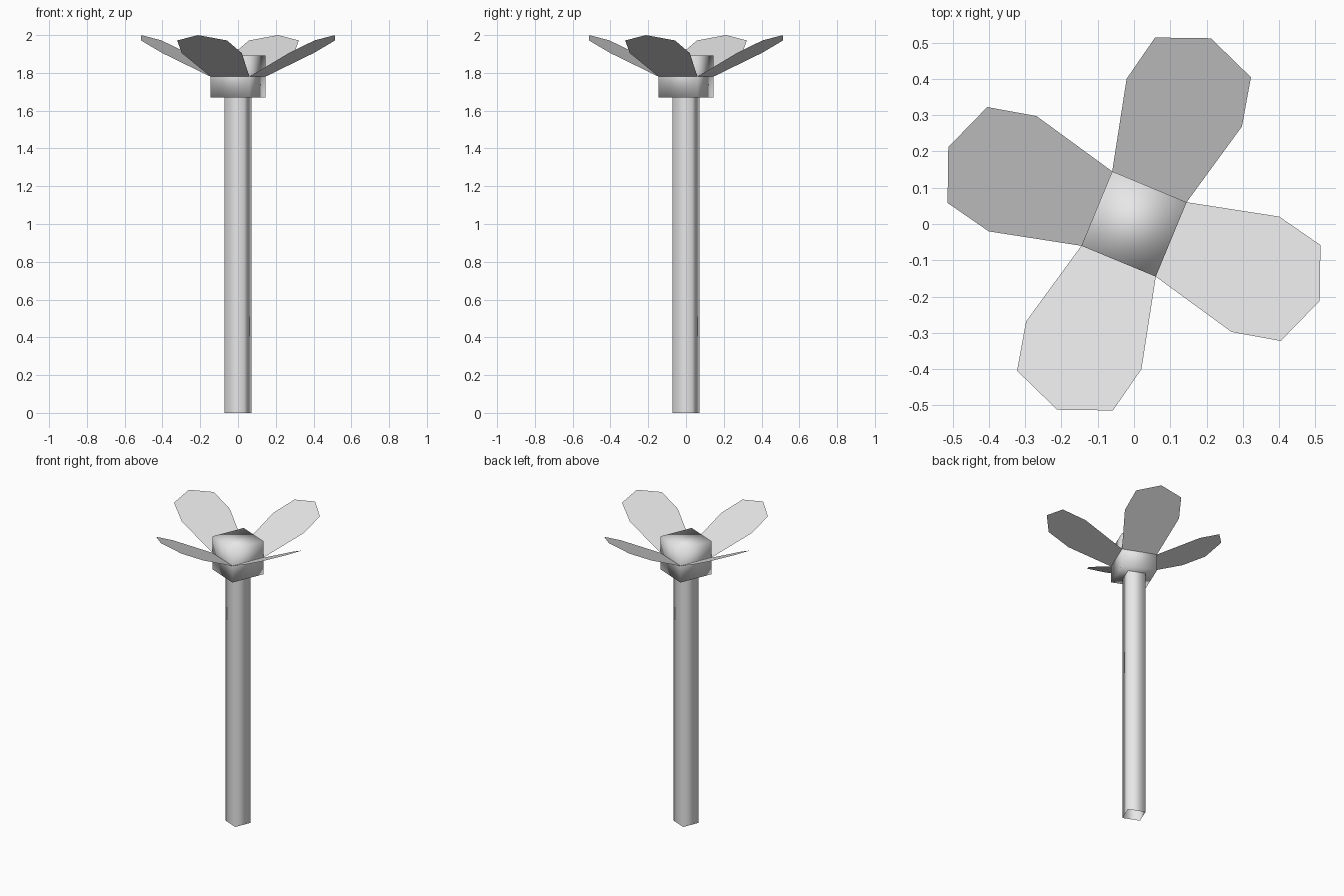
import bpy, bmesh, math
from mathutils import Matrix

default = bpy.data.objects.get("Cube")
if default:
    bpy.data.objects.remove(default, do_unlink=True)

GREY = (0.8, 0.8, 0.8, 1.0)
TURN = math.radians(-22.5)   # twist of the whole flower about its stem
HEAD = 0.222                 # side of the cube-shaped flower head
HEAD_Z = 1.78                # centre height of the head
RISE = 0.22 / 0.443          # petal slope

grey = bpy.data.materials.new("plain_grey")
grey.diffuse_color = GREY
grey.use_nodes = True
grey.node_tree.nodes["Principled BSDF"].inputs["Base Color"].default_value = GREY


def add_part(name, bm, smooth, angle=TURN):
    """Turn a bmesh into a named object twisted about z."""
    bmesh.ops.rotate(bm, verts=bm.verts, cent=(0, 0, 0),
                     matrix=Matrix.Rotation(angle, 3, 'Z'))
    mesh = bpy.data.meshes.new(name)
    bm.to_mesh(mesh)
    bm.free()
    mesh.materials.append(grey)
    for face in mesh.polygons:
        face.use_smooth = smooth
    obj = bpy.data.objects.new(name, mesh)
    bpy.context.collection.objects.link(obj)
    return obj


def box(width, low, high):
    bm = bmesh.new()
    bmesh.ops.create_cube(bm, size=1)
    bmesh.ops.scale(bm, vec=(width, width, high - low), verts=bm.verts)
    bmesh.ops.translate(bm, vec=(0, 0, (low + high) / 2), verts=bm.verts)
    return bm


# Stem: open square tube, softly shaded round its corners
stem = box(HEAD / 2, 0, HEAD_Z - HEAD / 2)
caps = [f for f in stem.faces if abs(f.normal.z) > 0.5]
bmesh.ops.delete(stem, geom=caps, context='FACES_ONLY')
add_part("stem", stem, True)

# Flower head: softly shaded cube
add_part("flower_head", box(HEAD, HEAD_Z - HEAD / 2, HEAD_Z + HEAD / 2), True)

# Petals: flat sheets rising from the middle of each side of the head
half_outline = [(HEAD / 2, HEAD / 2), (0.362, 0.172), (0.497, 0.143)]
outline = half_outline + [(0.554, 0)] + [(r, -w) for r, w in reversed(half_outline)]
for i, side in enumerate(("left", "back", "right", "front")):
    bm = bmesh.new()
    # Reversed order makes the upper side the facing side
    bm.faces.new([bm.verts.new((r, w, HEAD_Z + (r - HEAD / 2) * RISE))
                  for r, w in reversed(outline)])
    add_part(side + "_petal", bm, False, TURN + i * math.pi / 2)
